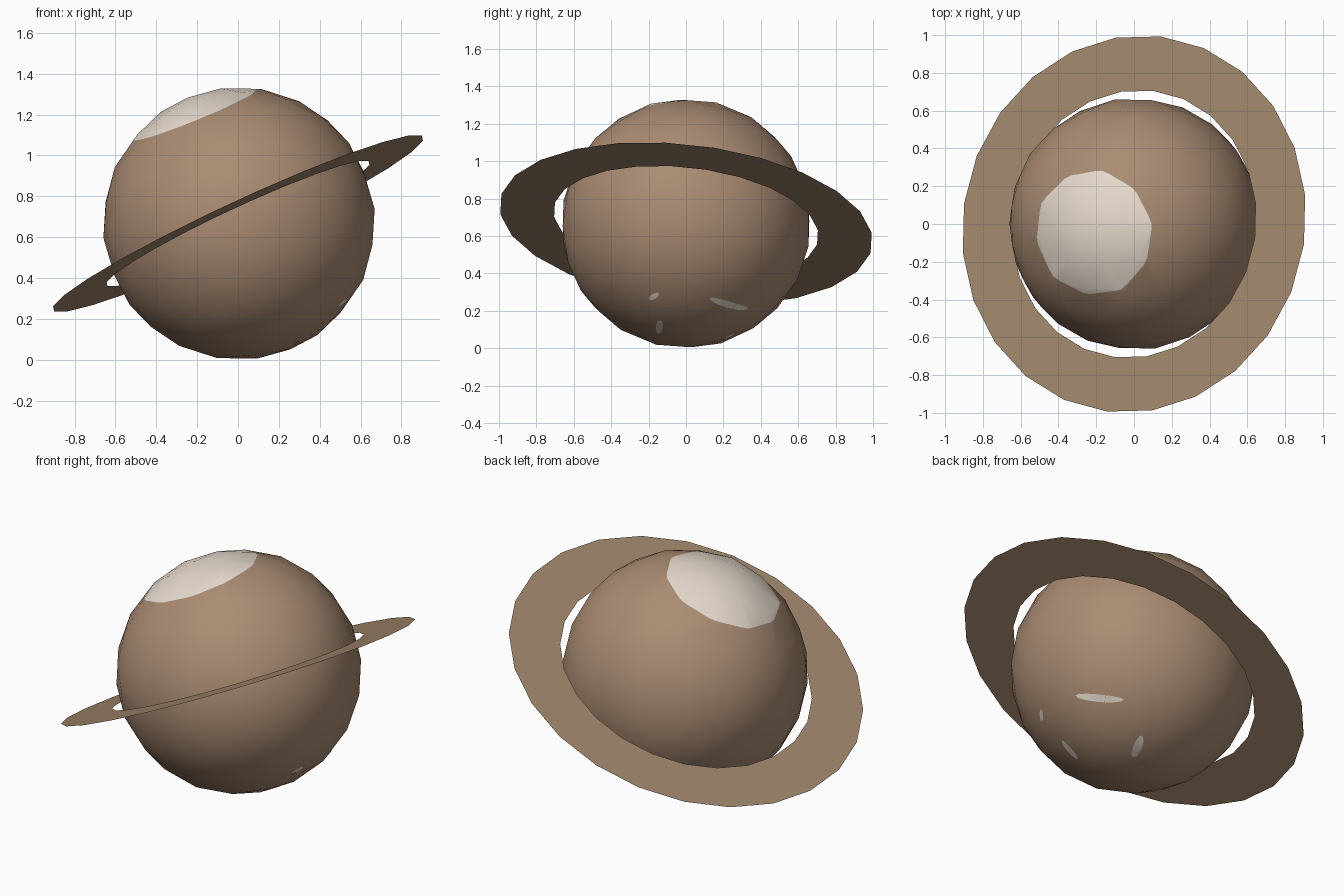
import bpy, bmesh, math
from mathutils import Vector, Matrix
from mathutils.bvhtree import BVHTree

cube = bpy.data.objects.get("Cube")
if cube:
    bpy.data.objects.remove(cube, do_unlink=True)


def material(name, color):
    mat = bpy.data.materials.new(name)
    mat.use_nodes = True
    mat.diffuse_color = (*color, 1)
    mat.node_tree.nodes["Principled BSDF"].inputs["Base Color"].default_value = (*color, 1)
    return mat


def make_object(name, bm, mats, smooth=False):
    mesh = bpy.data.meshes.new(name)
    bm.to_mesh(mesh)
    bm.free()
    for mat in mats:
        mesh.materials.append(mat)
    for poly in mesh.polygons:
        poly.use_smooth = smooth
    obj = bpy.data.objects.new(name, mesh)
    bpy.context.collection.objects.link(obj)
    return obj


tan = material("planet tan", (0.40, 0.26, 0.17))
ring_tan = material("ring tan", (0.35, 0.24, 0.15))
pale = material("pale ice", (0.79, 0.70, 0.61))

CENTER = Vector((0.005, 0, 0.667))
RADIUS = 0.668
pole = Vector((-0.375, -0.08, 0.92)).normalized()

# Planet: faceted globe tilted onto its pole, with the polar cap cut in
bm = bmesh.new()
bmesh.ops.create_icosphere(bm, subdivisions=3, radius=RADIUS)
tilt = Vector((0, 0, 1)).rotation_difference(pole).to_matrix().to_4x4()
spin = Matrix.Rotation(math.radians(9), 4, "Z")
bm.transform(Matrix.Translation(CENTER) @ tilt @ spin)
surface = BVHTree.FromBMesh(bm)
cap_height = RADIUS * math.cos(math.radians(30.5))
bmesh.ops.bisect_plane(bm, geom=bm.verts[:] + bm.edges[:] + bm.faces[:],
                       plane_co=CENTER + pole * cap_height, plane_no=pole)
for face in bm.faces:
    height = (face.calc_center_median() - CENTER).dot(pole)
    face.material_index = int(height > cap_height)
make_object("planet", bm, [tan, pale], smooth=True)

# Ice patches: thin plates laid on the globe around the south pole
patches = [((0.665, 0.353, -0.658), 0.14, 0.022),
           ((0.503, -0.215, -0.837), 0.07, 0.02),
           ((0.21, 0.304, -0.93), 0.08, 0.025),
           ((0.77, -0.26, -0.59), 0.04, 0.015)]
south = Vector((0.48, 0.155, -0.84)).normalized()
bm = bmesh.new()
for direction, half_length, half_width in patches:
    out = Vector(direction).normalized()
    along = south.cross(out).normalized()
    across = out.cross(along)
    rim = []
    for i in range(12):
        a = math.tau * i / 12
        aim = out * RADIUS + along * half_length * math.cos(a) + across * half_width * math.sin(a)
        aim.normalize()
        hit = surface.ray_cast(CENTER + aim * 2, -aim)[0]
        rim.append(bm.verts.new(hit + aim * 0.003))
    # Strips across the patch follow the curve of the globe
    for i in range(6):
        quad = [rim[i], rim[i + 1], rim[-i - 1], rim[-i % 12]]
        bm.faces.new(list(dict.fromkeys(quad)))
bm.normal_update()
for face in bm.faces:
    if face.normal.dot(face.calc_center_median() - CENTER) < 0:
        face.normal_flip()
make_object("ice_patches", bm, [pale], smooth=True)

# Ring: flat band around the planet
SIDES = 24
bm = bmesh.new()
loops = []
for radius in (0.713, 1.004):
    loop = []
    for i in range(SIDES):
        a = math.tau * i / SIDES + math.radians(8.8)
        loop.append(bm.verts.new((radius * math.cos(a), radius * math.sin(a), 0)))
    loops.append(loop)
inner, outer = loops
for i in range(SIDES):
    j = (i + 1) % SIDES
    bm.faces.new((inner[i], outer[i], outer[j], inner[j]))
lean = Matrix.Rotation(math.radians(-25), 4, "Y") @ Matrix.Rotation(math.radians(-6), 4, "X")
bm.transform(Matrix.Translation((0, 0, 0.667)) @ lean)
make_object("ring", bm, [ring_tan])
